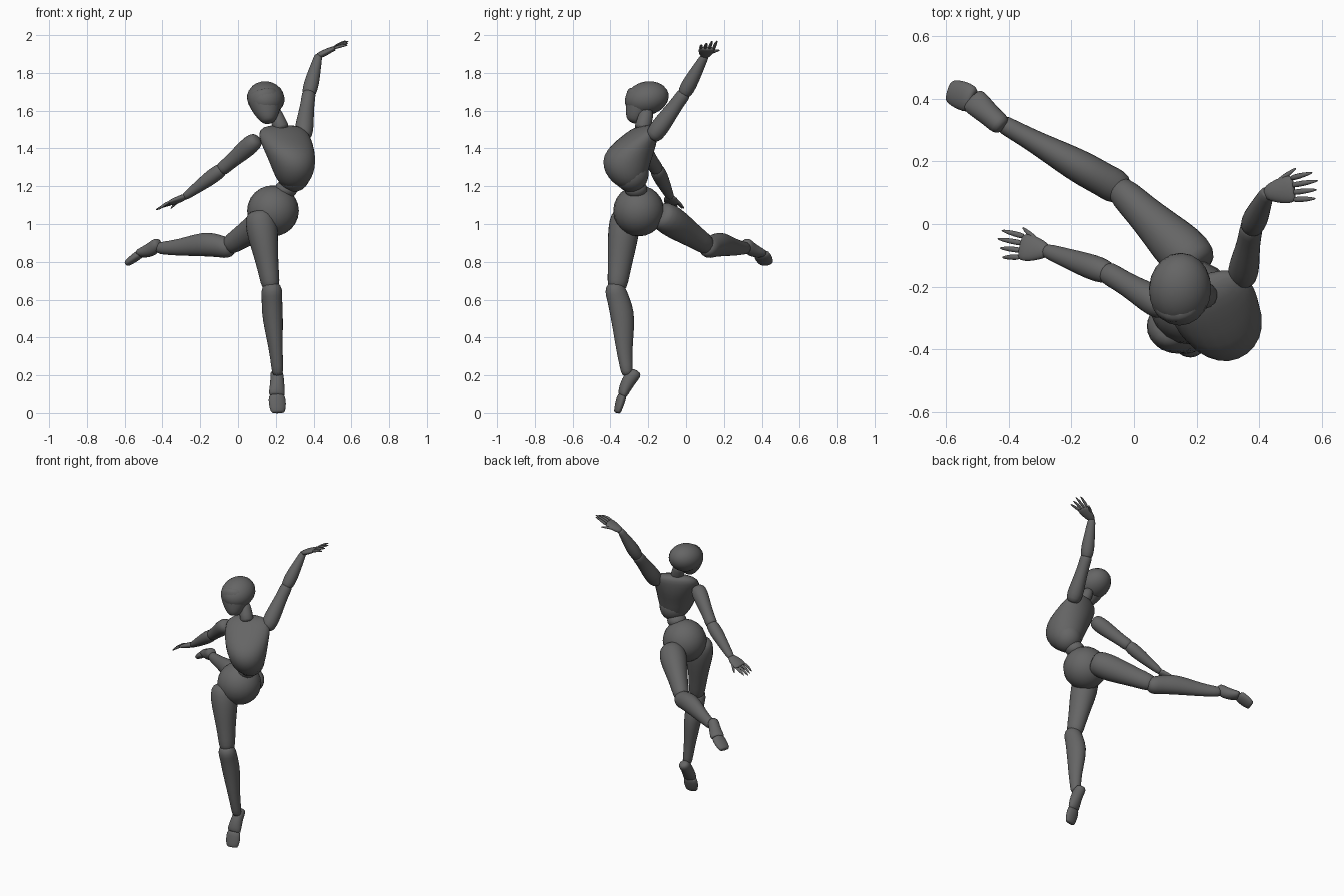
import bpy, bmesh, math
from mathutils import Vector

default_cube = bpy.data.objects.get("Cube")
if default_cube:
    bpy.data.objects.remove(default_cube, do_unlink=True)

# Single body colour
grey = bpy.data.materials.new("plain_grey")
grey.use_nodes = True
colour = (0.13, 0.13, 0.13, 1)
grey.diffuse_color = colour
grey.node_tree.nodes["Principled BSDF"].inputs["Base Color"].default_value = colour
SIDES = 12


def finish(name, bm, levels=1):
    bmesh.ops.recalc_face_normals(bm, faces=bm.faces)
    mesh = bpy.data.meshes.new(name)
    bm.to_mesh(mesh)
    bm.free()
    mesh.materials.append(grey)
    mesh.polygons.foreach_set("use_smooth", [True] * len(mesh.polygons))
    part = bpy.data.objects.new(name, mesh)
    bpy.context.collection.objects.link(part)
    if levels:
        smooth = part.modifiers.new("smooth", "SUBSURF")
        smooth.levels = smooth.render_levels = levels
    return part


def loft(name, rings, across, depth, sides=SIDES, levels=1):
    """Skin elliptical rings of (centre, half width, half depth)."""
    bm = bmesh.new()
    loops = []
    for centre, wide, deep in rings:
        loop = []
        for i in range(sides):
            angle = math.tau * i / sides
            loop.append(bm.verts.new(Vector(centre) + across * wide * math.cos(angle)
                                     + depth * deep * math.sin(angle)))
        loops.append(loop)
    for low, high in zip(loops, loops[1:]):
        for i in range(sides):
            j = (i + 1) % sides
            bm.faces.new((low[i], low[j], high[j], high[i]))
    bm.faces.new(loops[0][::-1])
    bm.faces.new(loops[-1])
    return finish(name, bm, levels)


def limb(name, start, end, front, profile, **options):
    """Loft from start to end; profile rows: position, width, depth, forward shift."""
    start, end = Vector(start), Vector(end)
    along = (end - start).normalized()
    front = Vector(front)
    front = (front - along * front.dot(along)).normalized()
    rings = [(start.lerp(end, t) + front * shift, wide, deep)
             for t, wide, deep, shift in profile]
    return loft(name, rings, along.cross(front), front, **options)


def ball(name, centre, size, turn=(0, 0, 0)):
    bm = bmesh.new()
    bmesh.ops.create_uvsphere(bm, u_segments=20, v_segments=12, radius=1)
    bmesh.ops.scale(bm, vec=size, verts=bm.verts)
    part = finish(name, bm, 0)
    part.location = centre
    part.rotation_euler = turn
    return part


THIGH = [(-.06, .05, .05, 0), (0, .082, .08, 0), (.2, .09, .088, 0), (.45, .073, .078, 0),
         (.72, .058, .064, 0), (.92, .053, .058, 0), (1.04, .04, .045, 0)]
CALF = [(-.08, .042, .042, .01), (.03, .06, .06, .01), (.12, .055, .062, 0),
        (.28, .058, .068, -.012), (.48, .05, .06, -.01), (.72, .037, .045, 0),
        (.92, .032, .036, 0), (1.04, .03, .03, 0)]
INSTEP = [(-.25, .02, .02, 0), (-.1, .038, .036, 0), (.2, .036, .04, .01),
          (.65, .042, .034, .008), (1, .047, .026, 0), (1.04, .03, .015, 0)]
TOES = [(-.04, .03, .015, 0), (0, .046, .026, 0), (.5, .05, .024, 0),
        (.95, .04, .019, 0), (1, .03, .013, 0)]
UPPER_ARM = [(-.1, .028, .028, 0), (0, .052, .05, 0), (.25, .05, .052, 0), (.5, .042, .046, 0),
             (.8, .037, .038, 0), (1, .04, .04, 0), (1.05, .025, .025, 0)]
FOREARM = [(-.05, .025, .025, 0), (0, .04, .038, 0), (.25, .044, .043, 0),
           (.6, .034, .033, 0), (.95, .026, .022, 0), (1.04, .02, .018, 0)]
PALM = [(-.1, .018, .014, 0), (.1, .03, .018, 0), (.6, .046, .018, 0),
        (1, .046, .013, 0), (1.05, .03, .008, 0)]
FINGER = [(-.1, .011, .01, 0), (.4, .011, .01, .004), (.8, .007, .007, .002), (1, .002, .002, 0)]


def leg(side, hip, knee, ankle, heel, arch, toe, front, sole):
    limb(side + "_thigh", hip, knee, front, THIGH)
    limb(side + "_calf", knee, ankle, front, CALF)
    limb(side + "_foot", heel, arch, sole, INSTEP)
    limb(side + "_toes", arch, toe, sole, TOES)


def arm(side, shoulder, elbow, wrist, tip, back, thumb_side):
    limb(side + "_upper_arm", shoulder, elbow, back, UPPER_ARM)
    limb(side + "_forearm", elbow, wrist, back, FOREARM)
    wrist, tip, back = Vector(wrist), Vector(tip), Vector(back)
    along = (tip - wrist).normalized()
    back = (back - along * back.dot(along)).normalized()
    across = along.cross(back) * thumb_side
    knuckles = wrist.lerp(tip, .5)
    limb(side + "_palm", wrist, knuckles, back, PALM)
    # Four fingers fan out, the last ones curling slightly
    for i in range(4):
        spread = (1.5 - i) * .023
        base = knuckles + across * spread
        end = tip + across * spread * 1.2 - back * .008 * (i - 1) - along * .012 * abs(i - 1)
        limb(f"{side}_finger_{i + 1}", base, end, back, FINGER, sides=6)
    thumb = wrist.lerp(tip, .2) + across * .025
    limb(side + "_thumb", thumb, thumb + along * .07 + across * .04 - back * .015,
         back, FINGER, sides=6)


# Standing leg on pointed toes, and the other leg lifted behind
leg("left", (.115, -.32, 1.05), (.175, -.365, .66), (.21, -.312, .21),
    (.205, -.275, .2), (.205, -.338, .095), (.212, -.365, 0), (.3, -1, 0), (.2, -1, 0))
leg("right", (.2, -.13, 1.05), (-.05, .115, .885), (-.42, .32, .872),
    (-.435, .325, .89), (-.515, .397, .845), (-.59, .425, .79), (0, 0, -1), (-.3, .2, -1))

# Lowered and raised arms
arm("right", (.09, -.26, 1.44), (-.085, -.155, 1.29), (-.28, -.085, 1.145),
    (-.44, -.06, 1.075), (-.3, .2, 1), 1)
arm("left", (.345, -.17, 1.47), (.375, -.01, 1.69), (.425, .1, 1.89),
    (.59, .125, 1.97), (-.3, 0, 1), -1)

# Chest turned a little to one side, with lower ribs below it
chest_across = Vector((.93, .37, 0))
chest_depth = Vector((.37, -.93, 0))
chest = [((.235, -.2, 1.525), .08, .03), ((.235, -.22, 1.5), .14, .065),
         ((.25, -.255, 1.45), .15, .1), ((.272, -.295, 1.39), .14, .135),
         ((.288, -.315, 1.33), .128, .135), ((.295, -.315, 1.27), .11, .12),
         ((.295, -.305, 1.22), .085, .09), ((.295, -.3, 1.185), .04, .04)]
loft("chest", chest, chest_across, chest_depth)
ball("lower_ribs", (.295, -.29, 1.265), (.088, .092, .095))

# Pelvis with hip masses
ball("pelvis", (.185, -.25, 1.07), (.137, .135, .135))
ball("waist", (.255, -.265, 1.185), (.06, .06, .05))

# Neck and tilted head
limb("neck", (.235, -.235, 1.49), (.185, -.2, 1.62), (0, -1, 0),
     [(0, .05, .05, 0), (.3, .04, .042, 0), (1, .038, .04, 0)])
ball("skull", (.147, -.208, 1.665), (.1, .118, .088), (.25, .2, 0))
limb("face", (.135, -.225, 1.69), (.165, -.28, 1.535), (.15, -1, 0),
     [(-.1, .07, .08, 0), (.1, .095, .09, .005), (.4, .088, .08, 0),
      (.7, .066, .062, 0), (.92, .042, .044, 0), (1, .022, .025, 0)])
